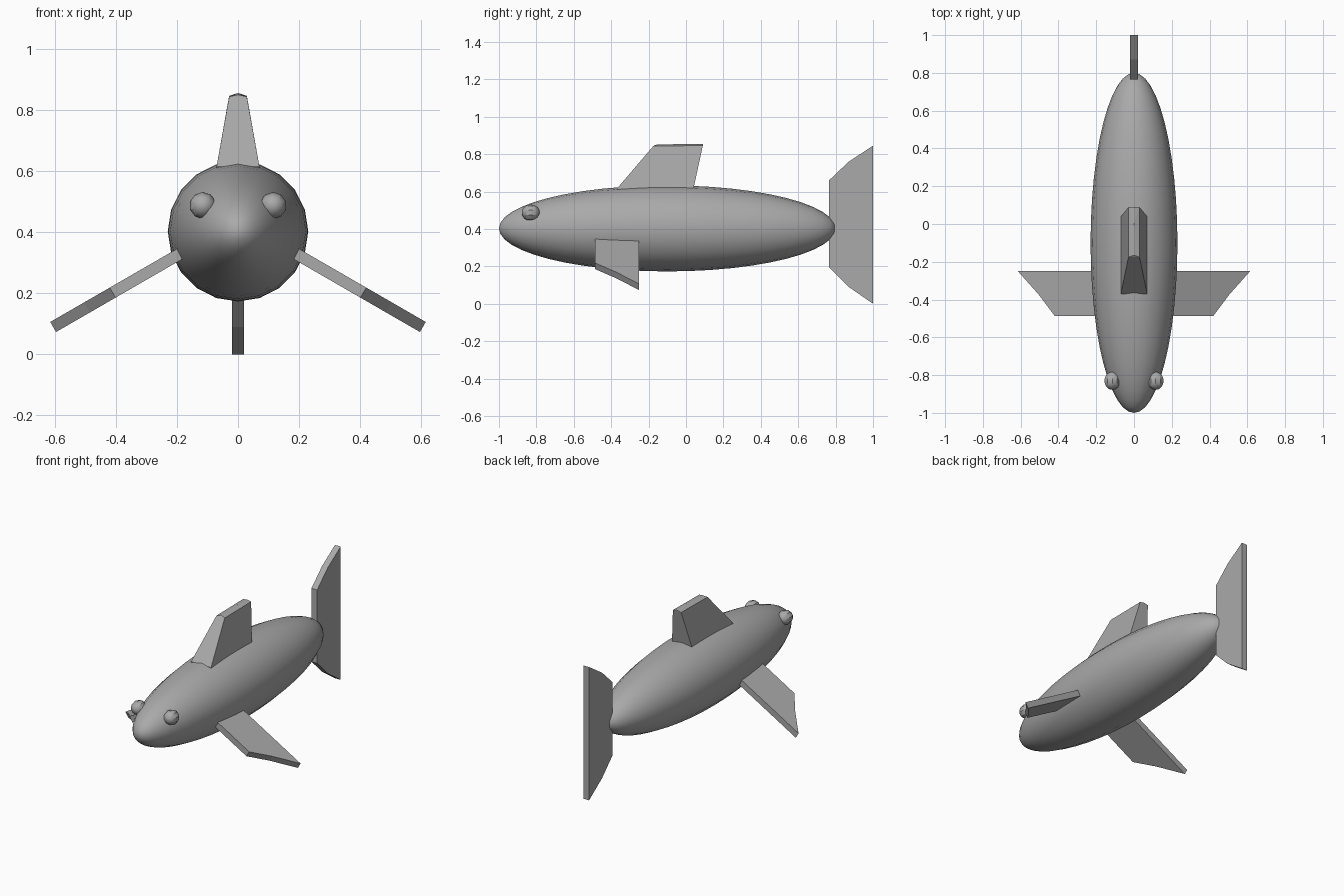
import bpy
import bmesh
from math import radians
from mathutils import Matrix, Vector

cube = bpy.data.objects.get("Cube")
if cube:
    bpy.data.objects.remove(cube, do_unlink=True)

GREY = (0.4, 0.4, 0.4, 1.0)
grey = bpy.data.materials.new("plain grey")
grey.use_nodes = True
grey.diffuse_color = GREY
grey.node_tree.nodes["Principled BSDF"].inputs["Base Color"].default_value = GREY


def finish(name, bm):
    """Turn a bmesh into a named grey object."""
    bmesh.ops.recalc_face_normals(bm, faces=bm.faces)
    mesh = bpy.data.meshes.new(name)
    bm.to_mesh(mesh)
    bm.free()
    mesh.materials.append(grey)
    obj = bpy.data.objects.new(name, mesh)
    bpy.context.collection.objects.link(obj)
    return obj


def ellipsoid(name, centre, radii, segments, rings):
    """Sphere with its poles along y, scaled and smooth shaded."""
    bm = bmesh.new()
    bmesh.ops.create_uvsphere(bm, u_segments=segments, v_segments=rings, radius=1)
    bm.transform(Matrix.Translation(centre) @ Matrix.Diagonal((*radii, 1))
                 @ Matrix.Rotation(radians(90), 4, "X"))
    obj = finish(name, bm)
    bpy.ops.object.select_all(action="DESELECT")
    obj.select_set(True)
    bpy.context.view_layer.objects.active = obj
    bpy.ops.object.shade_smooth_by_angle(angle=radians(30))
    return obj


def plate(name, outline, origin, along, thickness):
    """Flat fin: outline of (y, distance along a direction), made thick."""
    along = Vector(along).normalized()
    normal = along.cross(Vector((0, 1, 0))).normalized() * thickness
    bm = bmesh.new()
    corners = [bm.verts.new(Vector(origin) + Vector((0, y, 0)) + along * s - normal / 2)
               for y, s in outline]
    face = bm.faces.new(corners)
    extruded = bmesh.ops.extrude_face_region(bm, geom=[face])["geom"]
    moved = [v for v in extruded if isinstance(v, bmesh.types.BMVert)]
    bmesh.ops.translate(bm, verts=moved, vec=normal)
    # The first face is still needed as the underside when extrude removed it
    bmesh.ops.holes_fill(bm, edges=[e for e in bm.edges if e.is_boundary], sides=0)
    return finish(name, bm)


# Body
ellipsoid("body", (0, -0.1, 0.403), (0.23, 0.9, 0.23), 20, 24)

# Eyes and side fins, mirrored left and right
fin_outline = [(-0.25, 0), (-0.25, 0.583), (-0.375, 0.455), (-0.487, 0.358), (-0.487, 0)]
for side, sign in (("left", 1), ("right", -1)):
    ellipsoid(side + "_eye", (sign * 0.115, -0.83, 0.487), (0.044, 0.048, 0.044), 10, 8)
    plate(side + "_fin", fin_outline, (sign * 0.1, 0, 0.381),
          (sign * 0.866, 0, -0.5), 0.038)

# Tail fin
plate("tail_fin", [(0.765, 0.195), (0.87, 0.09), (1, 0), (1, 0.845), (0.87, 0.76), (0.765, 0.66)],
      (0, 0, 0), (0, 0, 1), 0.04)

# Back fin, tapering upward to a slightly ridged top
bm = bmesh.new()
for x, y, z in [(0.07, -0.37, 0.615), (0.07, 0.04, 0.615), (0.07, -0.37, 0.57), (0.07, 0.03, 0.57),
                (0.029, -0.175, 0.843), (0.029, 0.09, 0.846)]:
    for sign in (1, -1):
        bm.verts.new((sign * x, y, z))
for y, z in [(-0.165, 0.85), (0.0, 0.855), (0.09, 0.853)]:
    bm.verts.new((0, y, z))
bmesh.ops.convex_hull(bm, input=bm.verts)
bmesh.ops.dissolve_limit(bm, angle_limit=radians(2), verts=bm.verts, edges=bm.edges)
finish("back_fin", bm)
